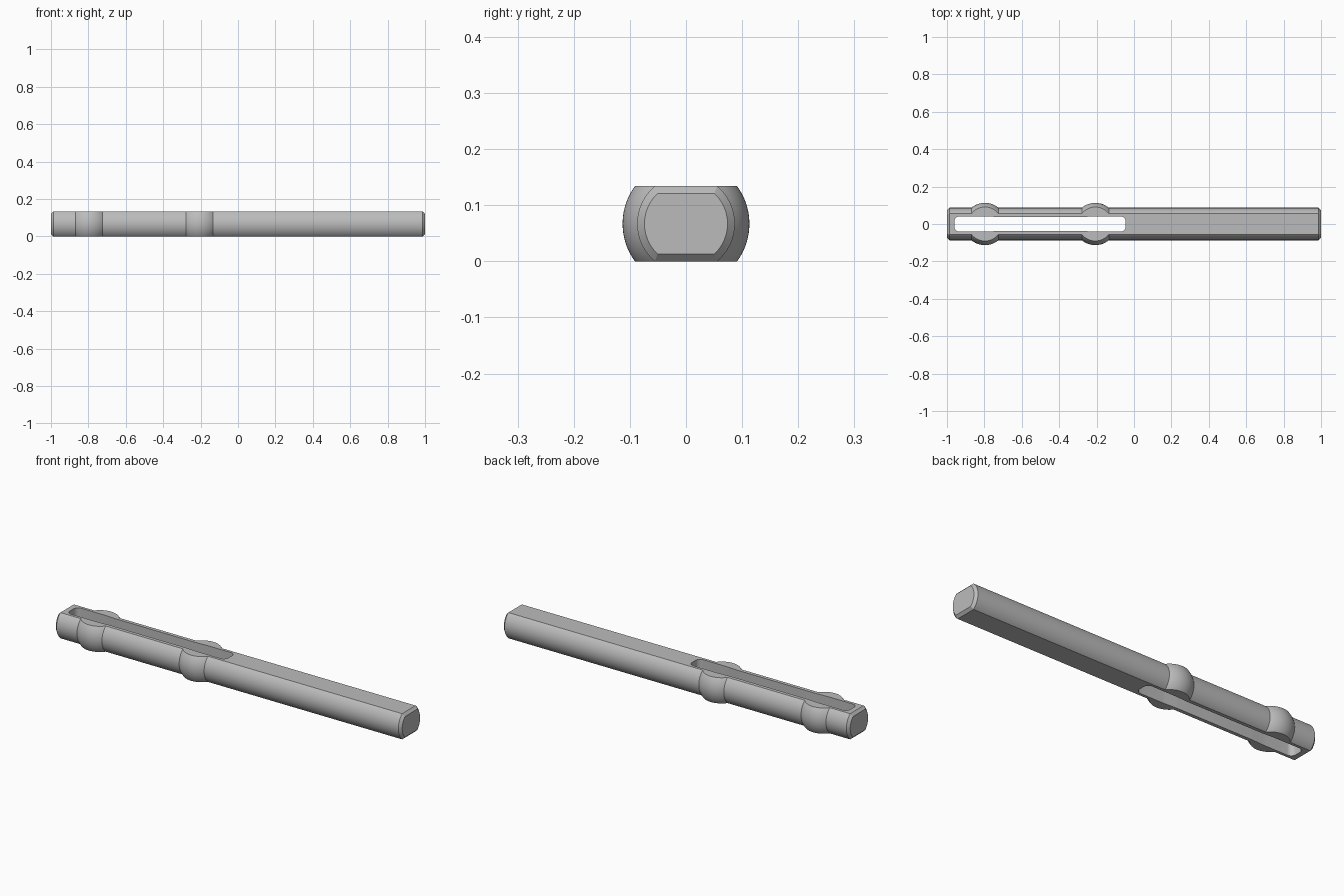
import bpy, bmesh, math

old = bpy.data.objects.get("Cube")
if old:
    bpy.data.objects.remove(old, do_unlink=True)

H = 0.067          # half height between the flats
R_ROD = 0.087      # rod radius
R_BALL = 0.113     # bulge radius
CHAMFER = 0.013
BALLS = (-0.797, -0.207)
ARC = 28

steel = bpy.data.materials.new("steel_grey")
steel.use_nodes = True
grey = (0.5, 0.5, 0.5, 1)
steel.diffuse_color = grey
steel.node_tree.nodes["Principled BSDF"].inputs["Base Color"].default_value = grey


def make_object(name, bm):
    bmesh.ops.recalc_face_normals(bm, faces=bm.faces)
    mesh = bpy.data.meshes.new(name)
    bm.to_mesh(mesh)
    bm.free()
    mesh.materials.append(steel)
    obj = bpy.data.objects.new(name, mesh)
    bpy.context.collection.objects.link(obj)
    return obj


def section(bm, x, r, h):
    """Round section with flat top and bottom."""
    a = math.asin(h / r)
    angles = [-a + 2 * a * i / ARC for i in range(ARC + 1)]
    angles += [t + math.pi for t in angles]
    return [bm.verts.new((x, r * math.cos(t), H + r * math.sin(t))) for t in angles]


# Rod with two spherical bulges, lofted along x
stations = [(-1, R_ROD - CHAMFER, H - CHAMFER), (-1 + CHAMFER, R_ROD, H)]
half = math.acos(R_ROD / R_BALL)
for centre in BALLS:
    for i in range(17):
        t = half * (i / 8 - 1)
        stations.append((centre + R_BALL * math.sin(t), R_BALL * math.cos(t), H))
stations += [(1 - CHAMFER, R_ROD, H), (1, R_ROD - CHAMFER, H - CHAMFER)]

bm = bmesh.new()
rings = [section(bm, *s) for s in stations]
for a, b in zip(rings, rings[1:]):
    for i in range(len(a)):
        j = (i + 1) % len(a)
        bm.faces.new((a[i], a[j], b[j], b[i]))
bm.faces.new(rings[0])
bm.faces.new(rings[-1])
pin = make_object("slotted_pin", bm)

# Through slot with rounded corners and a slightly narrower middle
X0, X1, WIDE, NARROW, CORNER = -0.96, -0.045, 0.041, 0.037, 0.027
outline = []
for cx, sx, start in ((X1 - CORNER, 1, 0), (X0 + CORNER, -1, 90)):
    for i in range(9):
        t = math.radians(start + i * 90 / 8)
        outline.append((cx + CORNER * math.cos(t), WIDE - CORNER + CORNER * math.sin(t)))
    if sx == 1:
        outline += [(-0.21, WIDE), (-0.28, NARROW), (-0.72, NARROW), (-0.79, WIDE)]
outline += [(x, -y) for x, y in reversed(outline)]

bm = bmesh.new()
base = bm.faces.new([bm.verts.new((x, y, -0.1)) for x, y in outline])
top = bmesh.ops.extrude_face_region(bm, geom=[base])["geom"]
bmesh.ops.translate(bm, vec=(0, 0, 0.4),
                    verts=[v for v in top if isinstance(v, bmesh.types.BMVert)])
cutter = make_object("slot_cutter", bm)
cutter.hide_render = True

cut = pin.modifiers.new("slot", "BOOLEAN")
cut.operation = "DIFFERENCE"
cut.solver = "EXACT"
cut.object = cutter

bpy.ops.object.select_all(action="DESELECT")
bpy.context.view_layer.objects.active = pin
pin.select_set(True)
bpy.ops.object.modifier_apply(modifier=cut.name)
bpy.data.objects.remove(cutter, do_unlink=True)
bpy.ops.object.shade_smooth_by_angle(angle=math.radians(25))
